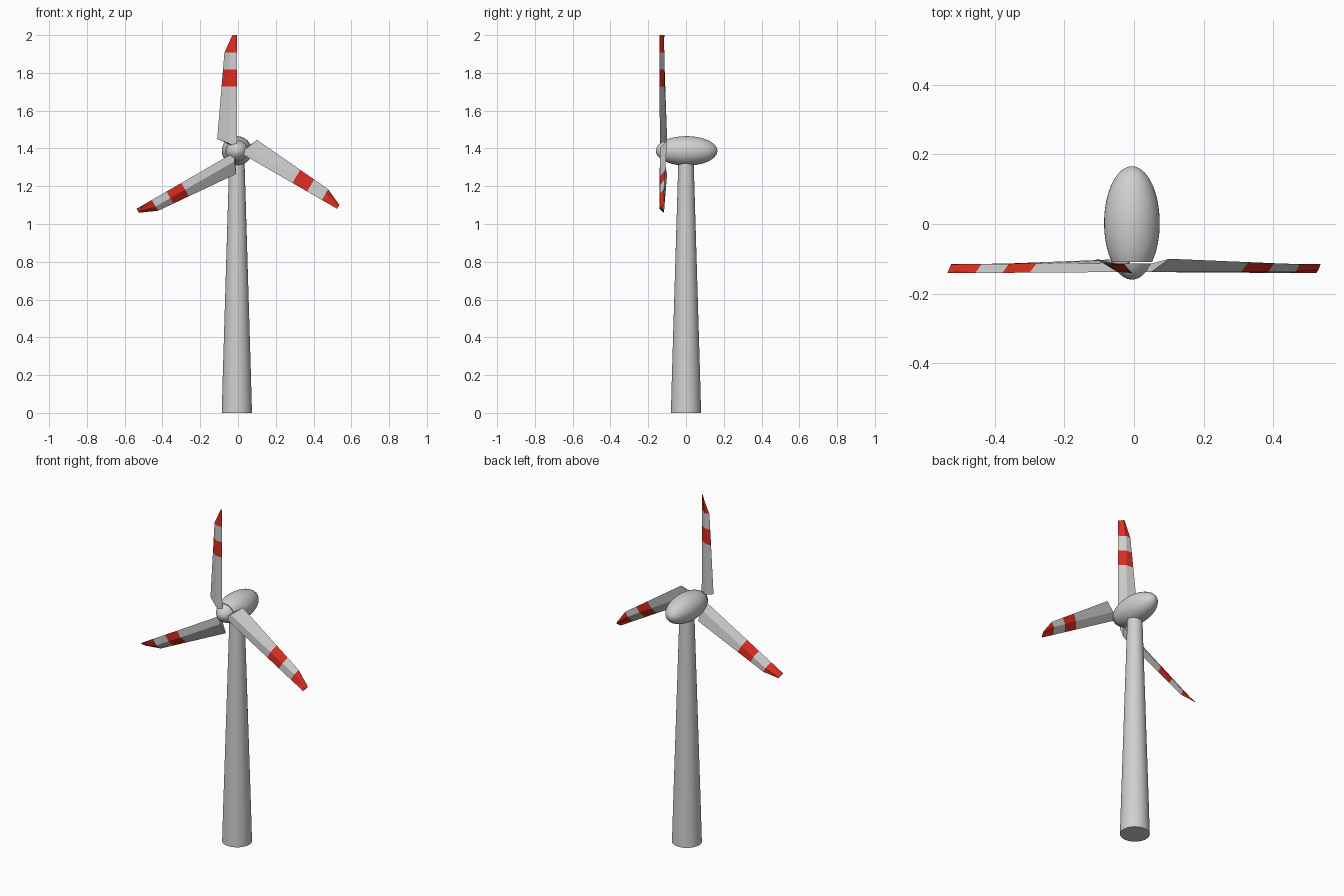
import bpy, bmesh, math

if "Cube" in bpy.data.objects:
    bpy.data.objects.remove(bpy.data.objects["Cube"])

CX, HUB_Z = -0.006, 1.387


def material(name, rgb):
    m = bpy.data.materials.new(name)
    m.diffuse_color = (*rgb, 1)
    m.use_nodes = True
    m.node_tree.nodes["Principled BSDF"].inputs["Base Color"].default_value = m.diffuse_color
    return m


GREY = material("light_grey", (0.63, 0.63, 0.63))
RED = material("signal_red", (0.72, 0.027, 0.015))


def finish(bm, name, smooth, mats):
    bmesh.ops.recalc_face_normals(bm, faces=bm.faces)
    me = bpy.data.meshes.new(name)
    bm.to_mesh(me)
    bm.free()
    for m in mats:
        me.materials.append(m)
    ob = bpy.data.objects.new(name, me)
    bpy.context.collection.objects.link(ob)
    if smooth:
        bpy.ops.object.select_all(action='DESELECT')
        ob.select_set(True)
        bpy.context.view_layer.objects.active = ob
        bpy.ops.object.shade_smooth_by_angle(angle=math.radians(40))
    return ob


def loft(bm, loops):
    """Skin a list of equal-sized closed loops and cap both ends."""
    rings = [[bm.verts.new(p) for p in lp] for lp in loops]
    for a, b in zip(rings, rings[1:]):
        n = len(a)
        for i in range(n):
            j = (i + 1) % n
            bm.faces.new((a[i], a[j], b[j], b[i]))
    bm.faces.new(rings[0])
    bm.faces.new(rings[-1])


def circle(n=40):
    return [(math.cos(2 * math.pi * i / n), math.sin(2 * math.pi * i / n)) for i in range(n)]


# Tapered tower
bm = bmesh.new()
loft(bm, [[(CX + r * c, r * s, z) for c, s in circle()]
          for z, r in ((0, 0.08), (0.2, 0.0745), (1.35, 0.04))])
finish(bm, "tower", True, [GREY])


# Nacelle and spinner: two pieces of one ellipsoid split at the rotor plane
def ellipsoid_piece(name, y0, y1, steps):
    cy, ry, rx, rz = 0.003, 0.163, 0.08, 0.078
    a0, a1 = (math.acos(max(-1, min(1, (y - cy) / ry))) for y in (y0, y1))
    loops = []
    for k in range(steps + 1):
        a = a0 + (a1 - a0) * k / steps
        s = max(math.sin(a), 0.004)
        loops.append([(CX + rx * s * c, cy + ry * math.cos(a), HUB_Z + rz * s * d)
                      for c, d in circle()])
    bm = bmesh.new()
    loft(bm, loops)
    finish(bm, name, True, [GREY])


ellipsoid_piece("nacelle", -0.110, 0.166, 24)
ellipsoid_piece("spinner", -0.160, -0.114, 10)

# Blade sections: each point is (radius, chordwise offset, y)
# in the order leading edge, front ridge, trailing edge, back ridge
ROOT = [(0.015, 0, -0.138), (0.04, -0.042, -0.138), (0.064, -0.104, -0.100), (0.04, -0.042, -0.114)]
SHOULDER = [(0.52, 0, -0.141), (0.52, -0.040, -0.138), (0.52, -0.066, -0.116), (0.52, -0.036, -0.115)]
TIP = [(0.613, 0, -0.141), (0.613, -0.013, -0.130), (0.613, -0.024, -0.115), (0.613, -0.021, -0.116)]


def section_at(radius):
    out = []
    for a, b in zip(ROOT, SHOULDER):
        t = (radius - a[0]) / (b[0] - a[0])
        out.append(tuple(p + (q - p) * t for p, q in zip(a, b)))
    return out


sections = [ROOT, section_at(0.34), section_at(0.43), SHOULDER, TIP]

# Three blades with red warning bands
for k in range(3):
    th = math.radians(120 * k)
    c, s = math.cos(th), math.sin(th)
    bm = bmesh.new()
    loft(bm, [[(CX + r * s + u * c, y, HUB_Z + r * c - u * s) for r, u, y in sec]
              for sec in sections])
    for f in bm.faces:
        m = f.calc_center_median()
        r = (m.x - CX) * s + (m.z - HUB_Z) * c
        f.material_index = 1 if 0.345 < r < 0.425 or r > 0.53 else 0
    finish(bm, "blade_%d" % (k + 1), False, [GREY, RED])
